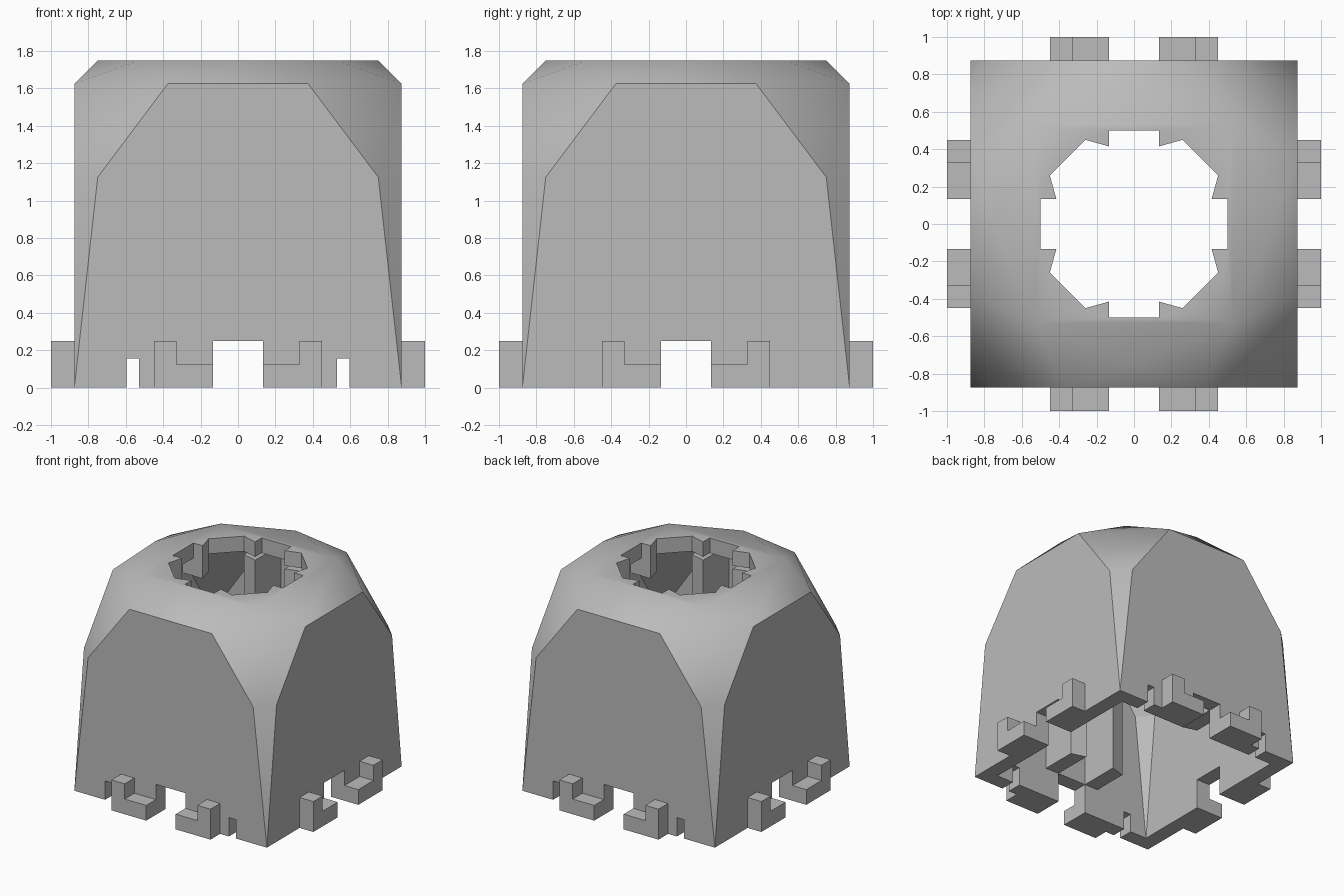
import bpy, bmesh
from math import radians, sin, cos
from mathutils import Matrix, Vector

if "Cube" in bpy.data.objects:
    bpy.data.objects.remove(bpy.data.objects["Cube"], do_unlink=True)

grey = bpy.data.materials.new("light grey")
grey.use_nodes = True
grey.diffuse_color = (0.5, 0.5, 0.5, 1)
grey.node_tree.nodes["Principled BSDF"].inputs["Base Color"].default_value = (0.5, 0.5, 0.5, 1)


def finish(name, bm):
    bmesh.ops.recalc_face_normals(bm, faces=bm.faces[:])
    mesh = bpy.data.meshes.new(name)
    bm.to_mesh(mesh)
    bm.free()
    mesh.materials.append(grey)
    ob = bpy.data.objects.new(name, mesh)
    bpy.context.collection.objects.link(ob)
    return ob


def prism(name, points, low, high, place=Matrix()):
    """Extrude a flat outline along local z, then place it."""
    bm = bmesh.new()
    face = bm.faces.new([bm.verts.new((x, y, low)) for x, y in points])
    side = bmesh.ops.extrude_face_region(bm, geom=[face])["geom"]
    verts = [v for v in side if isinstance(v, bmesh.types.BMVert)]
    bmesh.ops.translate(bm, verts=verts, vec=(0, 0, high - low))
    bmesh.ops.transform(bm, matrix=place, verts=bm.verts[:])
    return finish(name, bm)


def rect(x0, x1, y0, y1):
    return [(x0, y0), (x1, y0), (x1, y1), (x0, y1)]


def dome(name, sx, sz, base):
    """Square block that closes into an octagonal top."""
    eighth = [(0.875, 0.875, base), (0.875, 0.75, 1.125), (0.875, 0.375, 1.625)]
    pts = set()
    for x, y, z in eighth:
        for a in (-1, 1):
            for b in (-1, 1):
                pts |= {(a * x, b * y, z), (a * y, b * x, z)}
    for k in range(8):
        t = radians(45 * k)
        pts.add((0.75 * cos(t), 0.75 * sin(t), 1.75))
    bm = bmesh.new()
    for x, y, z in sorted(pts):
        bm.verts.new((x * sx, y * sx, z * sz))
    bmesh.ops.convex_hull(bm, input=bm.verts[:])
    bmesh.ops.dissolve_limit(bm, angle_limit=radians(0.5), verts=bm.verts[:], edges=bm.edges[:])
    return finish(name, bm)


def cut(target, cutter):
    mod = target.modifiers.new("cut", 'BOOLEAN')
    mod.operation = 'DIFFERENCE'
    mod.solver = 'EXACT'
    mod.object = cutter
    bpy.context.view_layer.objects.active = target
    bpy.ops.object.modifier_apply(modifier=mod.name)
    bpy.data.objects.remove(cutter, do_unlink=True)


# Hollow shell
shell = dome("shell", 1, 1, 0)
cut(shell, dome("cavity_cutter", 0.857, 0.929, -0.01))

# Notched opening in the top
quarter = [(0.5, -0.134), (0.5, 0.134), (0.415, 0.134), (0.45, 0.26), (0.26, 0.45), (0.134, 0.415)]
outline = []
for k in range(4):
    turn = Matrix.Rotation(radians(90 * k), 3, 'Z')
    outline += [(turn @ Vector((x, y, 0))).xy for x, y in quarter]
cut(shell, prism("opening_cutter", outline, 1.3, 2))

# Doorways on all sides, narrow slits on front and back
cut(shell, prism("door_cutter_y", rect(-0.134, 0.134, -1.2, 1.2), -0.2, 0.25))
cut(shell, prism("door_cutter_x", rect(-1.2, 1.2, -0.134, 0.134), -0.2, 0.25))
for s in (-1, 1):
    xs = sorted((s * 0.53, s * 0.595))
    cut(shell, prism("slit_cutter", rect(*xs, -1.2, 1.2), -0.2, 0.155))

# Smooth roof and corner slopes, crisp everywhere else
bm = bmesh.new()
bm.from_mesh(shell.data)
bm.normal_update()
for f in bm.faces:
    f.smooth = f.normal.z > 0.04
for e in bm.edges:
    e.smooth = all(f.normal.z > 0.04 for f in e.link_faces)
bm.to_mesh(shell.data)
bm.free()

# Brackets outside; pillars and teeth inside
bracket = [(0.134, 0), (0.45, 0), (0.45, 0.25), (0.33, 0.25), (0.33, 0.125), (0.134, 0.125)]
upright = Matrix.Rotation(radians(90), 4, 'X')
for k, side in enumerate(("front", "left", "back", "right")):
    turn = Matrix.Rotation(radians(90 * k), 4, 'Z')
    for s in (-1, 1):
        place = turn @ Matrix.Diagonal((s, 1, 1, 1))
        tag = f"{side}_{'a' if s < 0 else 'b'}"
        prism("bracket_" + tag, bracket, 0.87, 1, place @ upright)
        deep = k % 2 == 0
        back = -0.8 if deep else -0.6
        rib = [(0.134, -0.415), (0.26, -0.45), (0.26, back), (0.134, back)]
        if deep:
            prism("pillar_" + tag, rib, 0.25, 1.6, place)
        else:
            prism("tooth_" + tag, rib, 1.48, 1.65, place)
